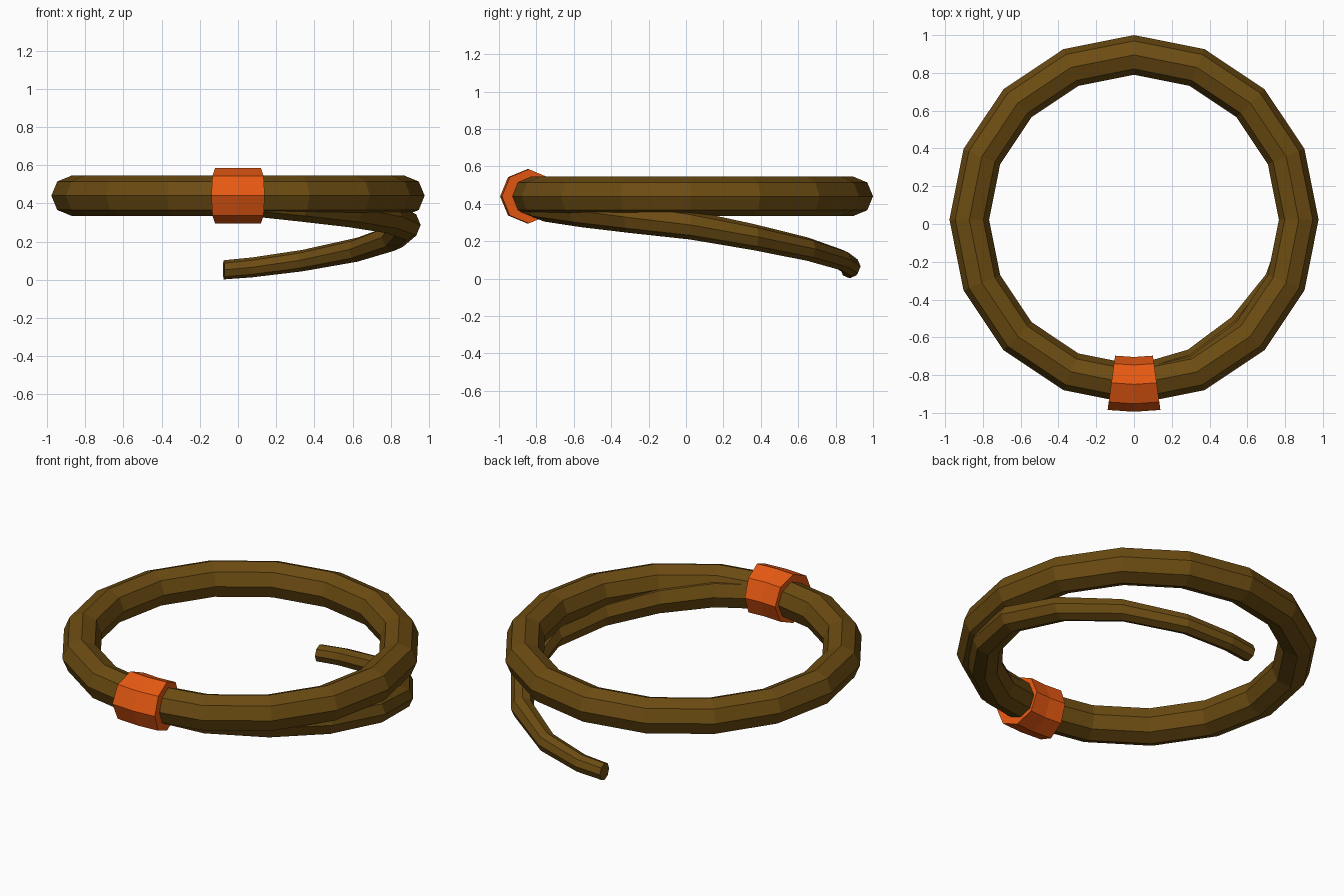
import bpy, bmesh
from math import sin, cos, pi, radians

if "Cube" in bpy.data.objects:
    bpy.data.objects.remove(bpy.data.objects["Cube"])

CENTRE_Y = 0.023
SIDES = 8


def material(name, rgb):
    m = bpy.data.materials.new(name)
    m.diffuse_color = (*rgb, 1)
    m.use_nodes = True
    m.node_tree.nodes["Principled BSDF"].inputs["Base Color"].default_value = m.diffuse_color
    return m


def sweep(name, stations, mat, closed=False):
    """Octagonal tube around the z axis; stations = (angle, path radius, z, tube radius)."""
    bm = bmesh.new()
    rings = []
    for deg, big, z, r in stations:
        a = radians(deg)
        ring = []
        for k in range(SIDES):
            t = 2 * pi * k / SIDES
            d = big + r * cos(t)
            ring.append(bm.verts.new((d * cos(a), CENTRE_Y + d * sin(a), z + r * sin(t))))
        rings.append(ring)
    pairs = list(zip(rings, rings[1:]))
    if closed:
        pairs.append((rings[-1], rings[0]))
    else:
        bm.faces.new(rings[0])
        bm.faces.new(rings[-1])
    for p, q in pairs:
        for k in range(SIDES):
            j = (k + 1) % SIDES
            bm.faces.new((p[k], p[j], q[j], q[k]))
    bmesh.ops.recalc_face_normals(bm, faces=bm.faces)
    mesh = bpy.data.meshes.new(name)
    bm.to_mesh(mesh)
    bm.free()
    mesh.materials.append(mat)
    obj = bpy.data.objects.new(name, mesh)
    bpy.context.collection.objects.link(obj)
    return obj


brown = material("brown", (0.15, 0.072, 0.006))
orange = material("orange", (0.80, 0.10, 0.006))

# Main closed loop
sweep("ring", [(i * 22.5, 0.872, 0.44, 0.105) for i in range(16)], brown, closed=True)

# Band wrapped round the front of the loop
sweep("collar", [(-90 + a, 0.872, 0.44, 0.145) for a in (-7.9, 0, 7.9)], orange)

# Tapered tail leaving the collar and dropping to the ground at the back
sweep("tail", [
    (-90, 0.872, 0.44, 0.10),
    (-67.5, 0.845, 0.405, 0.10),
    (-45, 0.825, 0.37, 0.095),
    (-22.5, 0.842, 0.33, 0.086),
    (0, 0.878, 0.287, 0.078),
    (22.5, 0.885, 0.222, 0.07),
    (45, 0.885, 0.158, 0.063),
    (67.5, 0.875, 0.10, 0.056),
    (85, 0.862, 0.065, 0.052),
    (95, 0.855, 0.052, 0.05),
], brown)
